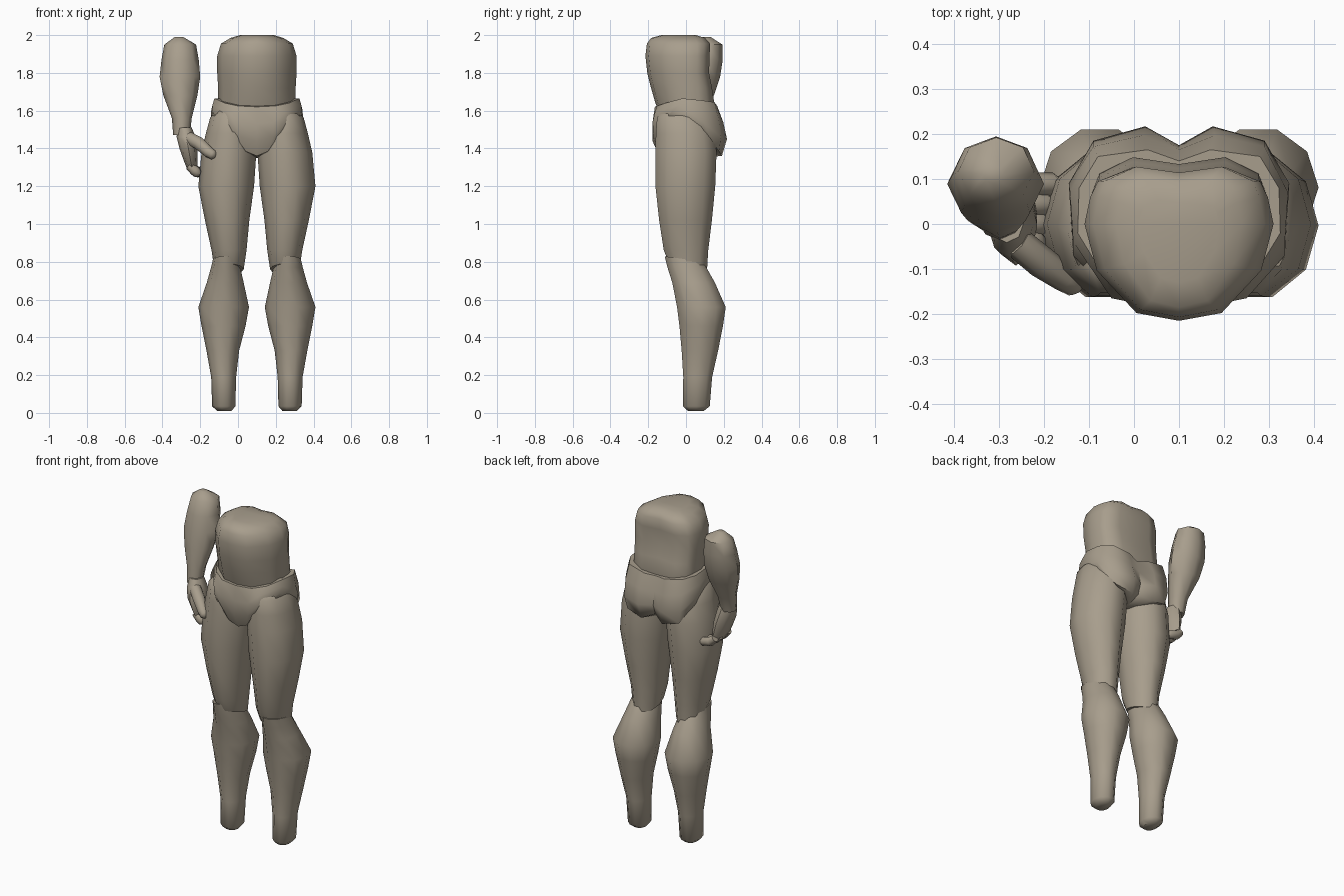
import bpy, bmesh, math
from mathutils import Vector

MID = 0.10  # centre line of the body

clay = bpy.data.materials.new("warm grey clay")
clay.diffuse_color = (0.39, 0.34, 0.265, 1)


def skin(name, rings, bottom=None, closed=True):
    """Bridge rings of points into one smooth shell with capped ends."""
    bm = bmesh.new()
    loops = [[bm.verts.new(p) for p in r] for r in rings]
    n = len(loops[0])
    for a, b in zip(loops, loops[1:]):
        for i in range(n):
            j = (i + 1) % n
            bm.faces.new((a[i], a[j], b[j], b[i]))
    bm.faces.new(loops[0])
    if bottom:
        c = bm.verts.new(bottom)
        for i in range(n):
            bm.faces.new((loops[-1][i], loops[-1][(i + 1) % n], c))
    else:
        bm.faces.new(loops[-1])
    bmesh.ops.recalc_face_normals(bm, faces=bm.faces)
    mesh = bpy.data.meshes.new(name)
    bm.to_mesh(mesh)
    bm.free()
    ob = bpy.data.objects.new(name, mesh)
    bpy.context.collection.objects.link(ob)
    mesh.materials.append(clay)
    bpy.ops.object.select_all(action='DESELECT')
    ob.select_set(True)
    bpy.context.view_layer.objects.active = ob
    bpy.ops.object.shade_smooth_by_angle(angle=math.radians(50))
    return ob


def oval(z, x0, x1, y0, y1, n=10, tilt=0.0):
    """Oval ring in a box; tilt raises the front edge."""
    pts = []
    for i in range(n):
        a = 2 * math.pi * i / n
        c, s = math.cos(a), math.sin(a)
        pts.append(((x0 + x1) / 2 + c * (x1 - x0) / 2,
                    (y0 + y1) / 2 + s * (y1 - y0) / 2 * 1.03, z - tilt * s))
    return pts


def tube(name, path, n=8):
    """Round tube along (x, y, z, radius) points."""
    pts = [Vector(p[:3]) for p in path]
    rings = []
    for i, p in enumerate(pts):
        d = (pts[min(i + 1, len(pts) - 1)] - pts[max(i - 1, 0)]).normalized()
        u = d.cross(Vector((0, 0, 1))).normalized()
        v = d.cross(u)
        rings.append([p + path[i][3] * (u * math.cos(t) + v * math.sin(t))
                      for t in (2 * math.pi * k / n for k in range(n))])
    return skin(name, rings)


def both_sides(half):
    """Complete a ring from its front-to-back half around the centre line."""
    right = [(MID + x, y, z) for x, y, z in half]
    left = [(MID - x, y, z) for x, y, z in half[-2:0:-1]]
    return right + left


# Torso: (z, half width, front y, back y)
outline = [(0, -1, 0), (0.45, -0.92, 0), (0.87, -0.48, 0), (1, 0, 0),
           (0.94, 0.5, 0), (0.86, 0.8, 0), (0.5, 1.06, 0), (0, 0.95, 0)]
torso = []
for z, w, f, b in [(2.0, .09, -.13, .05), (1.985, .14, -.185, .095),
                   (1.955, .19, -.207, .12), (1.89, .21, -.215, .118),
                   (1.80, .21, -.205, .115), (1.72, .205, -.185, .13),
                   (1.65, .205, -.165, .14), (1.58, .20, -.14, .13)]:
    torso.append(both_sides([(x * w, -y * f if y < 0 else y * b, z)
                             for x, y, _ in outline]))
skin("torso", torso)

# Pelvis: rows of half rings from waist to hem
rows = [
    [(0, -.165, 1.62), (.10, -.155, 1.625), (.17, -.11, 1.64), (.225, -.02, 1.665),
     (.222, .08, 1.655), (.18, .15, 1.645), (.07, .165, 1.625), (0, .14, 1.615)],
    [(0, -.178, 1.53), (.09, -.177, 1.54), (.15, -.165, 1.59), (.235, -.04, 1.63),
     (.242, .07, 1.60), (.19, .172, 1.56), (.08, .197, 1.54), (0, .165, 1.53)],
    [(0, -.178, 1.44), (.085, -.172, 1.46), (.145, -.165, 1.53), (.235, -.07, 1.60),
     (.245, .09, 1.54), (.19, .185, 1.46), (.075, .217, 1.45), (0, .175, 1.45)],
    [(0, -.14, 1.36), (.06, -.145, 1.385), (.13, -.16, 1.49), (.225, -.09, 1.575),
     (.235, .10, 1.49), (.175, .175, 1.385), (.07, .19, 1.36), (0, .155, 1.39)]]
skin("pelvis", [both_sides(r) for r in rows], bottom=(MID, .03, 1.35))

# Legs: (z, x min, x max, y min, y max), mirrored about the centre line
thigh = [(1.60, -.11, .03, -.13, .06), (1.565, -.147, .06, -.156, .12),
         (1.48, -.17, .085, -.163, .155), (1.38, -.193, .097, -.165, .165),
         (1.20, -.21, .085, -.165, .158), (1.02, -.175, .06, -.145, .14),
         (.86, -.14, .045, -.12, .12), (.76, -.125, .03, -.09, .112)]
shin = [(.815, -.132, -.005, -.115, .085), (.77, -.143, .012, -.10, .11),
        (.69, -.165, .03, -.075, .155), (.56, -.21, .058, -.05, .213),
        (.46, -.193, .04, -.037, .198), (.33, -.167, .006, -.025, .172),
        (.19, -.142, -.01, -.016, .14), (.035, -.137, -.014, -.018, .127),
        (.01, -.11, -.035, .01, .095)]
for side in ("right", "left"):
    for part, data, tilt in (("thigh", thigh, 0), ("shin", shin, .015)):
        rings = []
        for k, (z, x0, x1, y0, y1) in enumerate(data):
            if side == "left":
                x0, x1 = 2 * MID - x1, 2 * MID - x0
            t = tilt if k == 0 else 0
            if part == "thigh" and k == len(data) - 1:
                t = .03
            rings.append(oval(z, x0, x1, y0, y1, 10, t))
        skin(side + "_" + part, rings)

# Forearm leaning forward towards the wrist
skin("forearm", [oval(*r, n=8) for r in [
    (1.99, -.335, -.29, .09, .13), (1.95, -.39, -.222, .045, .19),
    (1.87, -.405, -.208, .02, .192), (1.78, -.415, -.20, .0, .178),
    (1.68, -.395, -.215, -.015, .145), (1.56, -.35, -.245, -.03, .08),
    (1.47, -.343, -.255, -.035, .055)]])

# Hand
skin("palm", [oval(*r, n=8) for r in [
    (1.51, -.32, -.245, -.04, .045), (1.46, -.325, -.225, -.07, .06),
    (1.40, -.31, -.215, -.09, .08), (1.33, -.285, -.215, -.075, .09),
    (1.28, -.265, -.215, -.05, .09)]])
tube("thumb", [(-.26, -.04, 1.455, .035), (-.205, -.085, 1.425, .036),
               (-.155, -.12, 1.38, .031), (-.13, -.137, 1.365, .026),
               (-.12, -.143, 1.36, .012)])
for k, (y, tip) in enumerate([(-.04, -.20), (.0, -.19), (.043, -.18), (.088, -.165)]):
    tube("finger_%d" % (k + 1), [(-.26, y, 1.31, .022), (-.23, y, 1.283, .027),
                                 (tip - .015, y, 1.27, .026), (tip, y, 1.265, .014)])
